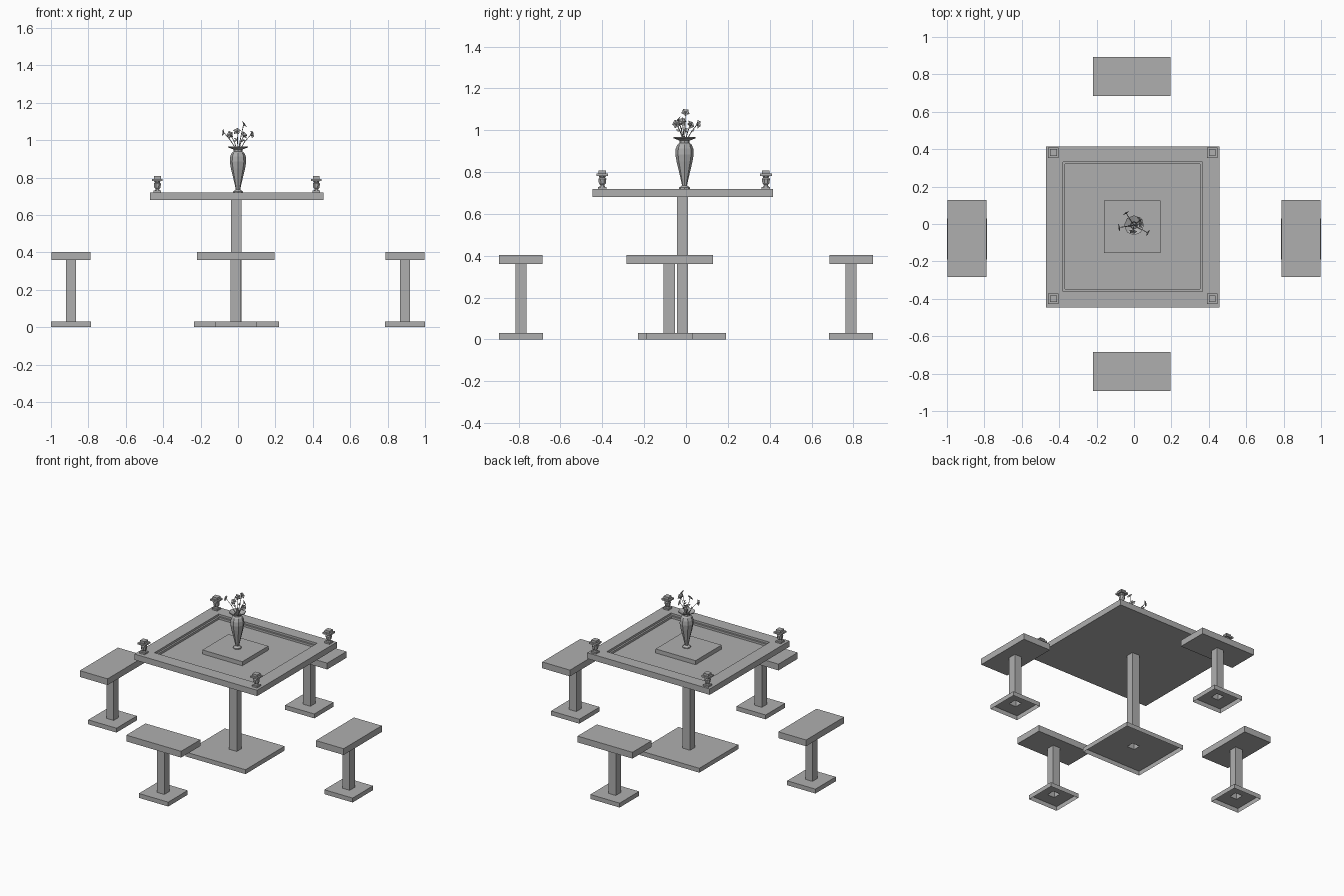
import bpy, bmesh, math
from mathutils import Vector

if "Cube" in bpy.data.objects:
    bpy.data.objects.remove(bpy.data.objects["Cube"])

stone = bpy.data.materials.new("stone")
stone.diffuse_color = (0.43, 0.43, 0.43, 1)
stone.use_nodes = True
stone.node_tree.nodes["Principled BSDF"].inputs["Base Color"].default_value = stone.diffuse_color


def finish(bm, name, recalc=True):
    if recalc:
        bmesh.ops.recalc_face_normals(bm, faces=bm.faces)
    me = bpy.data.meshes.new(name)
    bm.to_mesh(me)
    bm.free()
    me.materials.append(stone)
    ob = bpy.data.objects.new(name, me)
    bpy.context.collection.objects.link(ob)
    return ob


def skin(bm, loops, cap_start=False, cap_end=True):
    """Bridge successive rings of points with quads."""
    rings = [[bm.verts.new(p) for p in loop] for loop in loops]
    for a, b in zip(rings, rings[1:]):
        n = len(a)
        for i in range(n):
            j = (i + 1) % n
            bm.faces.new((a[i], a[j], b[j], b[i]))
    if cap_start:
        bm.faces.new(rings[0][::-1])
    if cap_end:
        bm.faces.new(rings[-1])


def rect(x0, x1, y0, y1, z):
    return [(x0, y0, z), (x1, y0, z), (x1, y1, z), (x0, y1, z)]


def square_loft(name, sections):
    bm = bmesh.new()
    skin(bm, [rect(*s) for s in sections])
    return finish(bm, name, False)


def ring(cx, cy, r, z, n, turn=0.0):
    return [(cx + r * math.cos(turn + math.tau * i / n),
             cy + r * math.sin(turn + math.tau * i / n), z) for i in range(n)]


# Table: hollow foot, post, slab with stepped sunken panel and centre block
foot = (-0.235, 0.218, -0.23, 0.192)
post = (-0.037, 0.02, -0.042, 0.009)
slab = (-0.47, 0.457, -0.447, 0.415)
panel = (-0.38, 0.366, -0.36, 0.332)
floor = (-0.368, 0.354, -0.348, 0.32)
block = (-0.16, 0.142, -0.156, 0.125)
square_loft("table", [
    (*foot, 0), (*foot, 0.03), (*post, 0.03), (*post, 0.68),
    (*slab, 0.68), (*slab, 0.72), (*panel, 0.72), (*panel, 0.706),
    (*floor, 0.706), (*floor, 0.692), (*block, 0.692), (*block, 0.72)])


# Stools: hollow foot, post and seat plank
def stool(name, foot, post, seat):
    square_loft(name, [(*foot, 0), (*foot, 0.03), (*post, 0.03),
                       (*post, 0.36), (*seat, 0.36), (*seat, 0.403)])


for s, side in ((-1, "left"), (1, "right")):
    cx = s * 0.893
    stool(side + "_stool", (cx - 0.107, cx + 0.107, -0.19, 0.03),
          (cx - 0.027, cx + 0.027, -0.107, -0.052),
          (cx - 0.105, cx + 0.105, -0.284, 0.128))
for s, side in ((-1, "front"), (1, "back")):
    cy = s * 0.789
    stool(side + "_stool", (-0.124, 0.098, cy - 0.105, cy + 0.105),
          (-0.04, 0.014, cy - 0.027, cy + 0.027),
          (-0.22, 0.195, cy - 0.104, cy + 0.104))

# Corner urns: square plinth, eight-sided bowl, square rim plate and cap
for x in (-0.431, 0.419):
    for y in (-0.4, 0.382):
        bm = bmesh.new()
        for h, z0, z1 in ((0.02, 0.719, 0.73), (0.028, 0.782, 0.793),
                          (0.018, 0.793, 0.808)):
            r = (x - h, x + h, y - h, y + h)
            skin(bm, [rect(*r, z0), rect(*r, z1)], True)
        profile = [(0.015, 0.73), (0.010, 0.738), (0.018, 0.747),
                   (0.021, 0.768), (0.014, 0.775), (0.02, 0.783)]
        skin(bm, [ring(x, y, r, z, 8, math.pi / 8) for r, z in profile], True)
        finish(bm, "corner_urn")

# Vase with narrow foot, tall eight-sided shoulder and flared open rim
vx, vy = 0.0, -0.007
profile = [(0.026, 0.72), (0.026, 0.726), (0.012, 0.736), (0.015, 0.752),
           (0.026, 0.80), (0.038, 0.85), (0.044, 0.885), (0.042, 0.912),
           (0.034, 0.932), (0.023, 0.94), (0.023, 0.95), (0.053, 0.962),
           (0.053, 0.967), (0.02, 0.953), (0.016, 0.93)]
bm = bmesh.new()
skin(bm, [ring(vx, vy, r, z, 8) for r, z in profile], True)
finish(bm, "vase")


# Flowers: bent stem tube, five broad petals, a bud heart and one leaf
def flower(tip, lean):
    bm = bmesh.new()
    root, tip = Vector((vx, vy, 0.935)), Vector(tip)
    mid = root.lerp(tip, 0.55) + Vector((0, 0, 0.008))
    skin(bm, [ring(p.x, p.y, 0.0022, p.z, 4) for p in (root, mid, tip)])
    axis = Vector((tip.x - vx, tip.y - vy, lean)).normalized()
    u = axis.orthogonal().normalized()
    w = axis.cross(u)
    for i in range(5):
        a = math.tau * i / 5
        d = u * math.cos(a) + w * math.sin(a)
        t = axis.cross(d)
        pts = [tip, tip + d * 0.013 + t * 0.009 + axis * 0.007,
               tip + d * 0.022 + axis * 0.005,
               tip + d * 0.013 - t * 0.009 + axis * 0.007]
        v = [bm.verts.new(p) for p in pts]
        bm.faces.new((v[0], v[1], v[2]))
        bm.faces.new((v[0], v[2], v[3]))
    heart = bmesh.ops.create_icosphere(bm, subdivisions=1, radius=0.006)
    bmesh.ops.translate(bm, verts=heart["verts"], vec=tip + axis * 0.004)
    out = Vector((axis.y, -axis.x, 0.3)) * 0.024
    side = Vector((0, 0, 0.006))
    bm.faces.new([bm.verts.new(p) for p in
                  (mid, mid + out * 0.5 + side, mid + out, mid + out * 0.5 - side)])
    finish(bm, "flower")


for tip, lean in (((-0.04, 0.055, 1.03), 0.0), ((-0.075, -0.018, 1.04), 0.01),
                  ((0.07, -0.045, 1.03), 0.01), ((0.03, -0.003, 1.083), 0.02),
                  ((0.03, 0.02, 1.025), 0.02), ((-0.005, -0.035, 1.045), 0.02)):
    flower(tip, lean)
